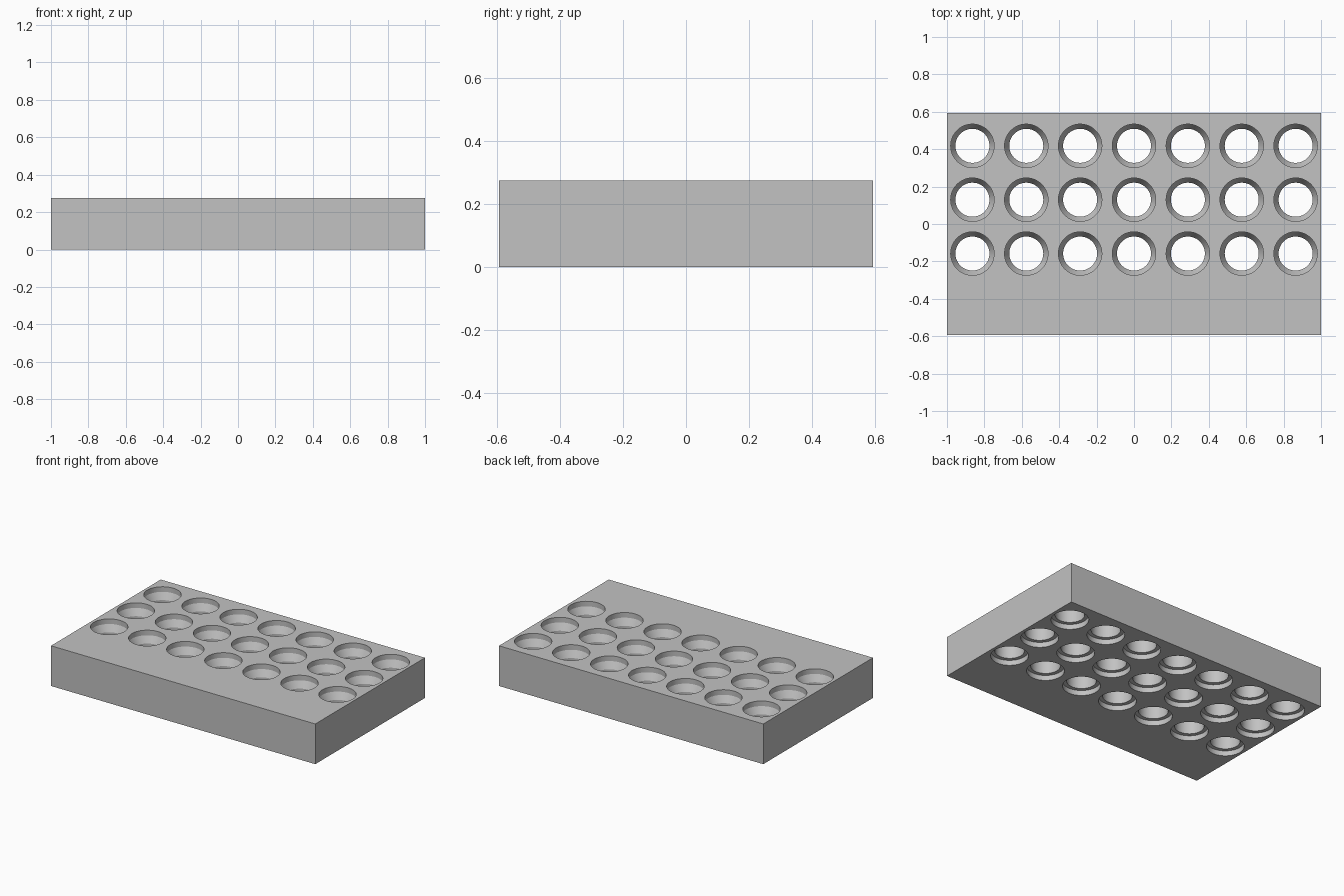
import bpy
import bmesh
from math import cos, sin, tau, radians

WIDTH, DEPTH, HEIGHT = 2.0, 1.186, 0.275
PITCH = 0.288          # spacing between wells
ROW_CENTRE = 0.13      # wells sit towards the back
SIDES = 48
R_WIDE, R_BORE = 0.116, 0.091

# Well section (radius, z), from below the block to above it
PROFILE = [
    (R_WIDE, -0.05), (R_WIDE, 0.035),
    (R_BORE, 0.035), (R_BORE, HEIGHT - 0.08),
    (R_WIDE, HEIGHT - 0.035), (R_WIDE, HEIGHT + 0.05),
]

cube = bpy.data.objects.get("Cube")
if cube:
    bpy.data.objects.remove(cube, do_unlink=True)


def make_object(name, bm):
    bmesh.ops.recalc_face_normals(bm, faces=bm.faces)
    mesh = bpy.data.meshes.new(name)
    bm.to_mesh(mesh)
    bm.free()
    obj = bpy.data.objects.new(name, mesh)
    bpy.context.collection.objects.link(obj)
    return obj


def add_well(bm, cx, cy):
    """Closed turned solid following the well section."""
    rings = [[bm.verts.new((cx + r * cos(tau * i / SIDES),
                            cy + r * sin(tau * i / SIDES), z))
              for i in range(SIDES)] for r, z in PROFILE]
    for low, high in zip(rings, rings[1:]):
        for i in range(SIDES):
            j = (i + 1) % SIDES
            bm.faces.new((low[i], low[j], high[j], high[i]))
    bm.faces.new(rings[0][::-1])
    bm.faces.new(rings[-1])


# Solid block
bm = bmesh.new()
bmesh.ops.create_cube(bm, size=1)
bmesh.ops.scale(bm, vec=(WIDTH, DEPTH, HEIGHT), verts=bm.verts)
bmesh.ops.translate(bm, vec=(0, 0, HEIGHT / 2), verts=bm.verts)
block = make_object("rack_block", bm)

# Three rows of seven stepped wells
bm = bmesh.new()
for row in range(-1, 2):
    for col in range(-3, 4):
        add_well(bm, col * PITCH, ROW_CENTRE + row * PITCH)
cutter = make_object("well_cutter", bm)
cutter.hide_render = True

# Grey finish
grey = bpy.data.materials.new("light_grey")
grey.use_nodes = True
colour = (0.54, 0.54, 0.54, 1)
grey.diffuse_color = colour
grey.node_tree.nodes["Principled BSDF"].inputs["Base Color"].default_value = colour
block.data.materials.append(grey)
cutter.data.materials.append(grey)

# Cut the wells through the block
cut = block.modifiers.new("wells", 'BOOLEAN')
cut.operation = 'DIFFERENCE'
cut.solver = 'EXACT'
cut.object = cutter
bpy.ops.object.select_all(action='DESELECT')
block.select_set(True)
bpy.context.view_layer.objects.active = block
bpy.ops.object.modifier_apply(modifier=cut.name)
bpy.data.objects.remove(cutter, do_unlink=True)

# Round walls smooth, rims and steps crisp
bpy.ops.object.shade_smooth_by_angle(angle=radians(20))
